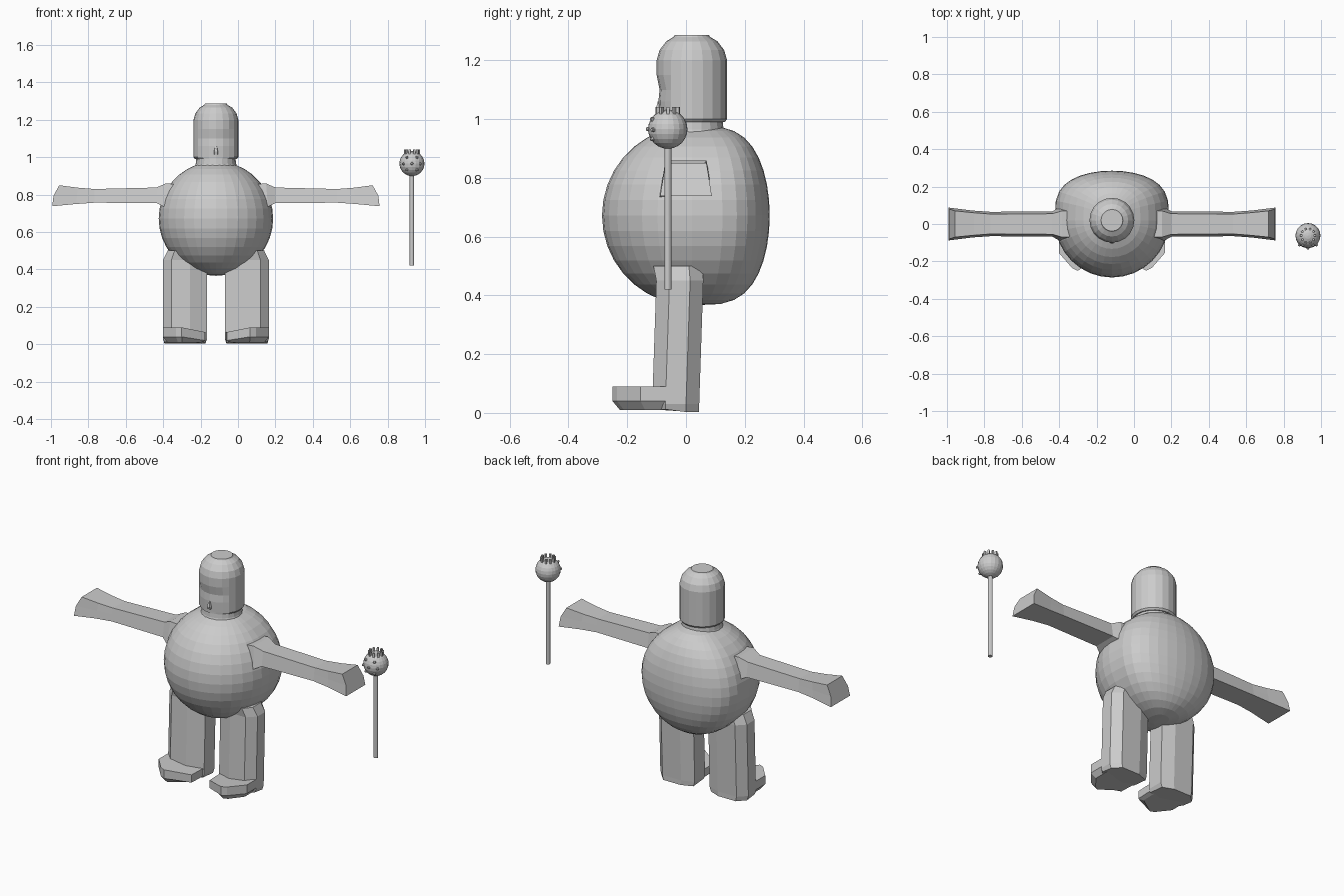
import bpy, bmesh
from math import sin, cos, pi
from mathutils import Vector, Matrix

if "Cube" in bpy.data.objects:
    bpy.data.objects.remove(bpy.data.objects["Cube"])

CX = -0.118          # figure centre line
BODY = Vector((CX, 0.02, 0.672))
R = 0.306


def finish(bm, name):
    bmesh.ops.recalc_face_normals(bm, faces=bm.faces)
    me = bpy.data.meshes.new(name)
    bm.to_mesh(me)
    bm.free()
    ob = bpy.data.objects.new(name, me)
    bpy.context.collection.objects.link(ob)
    return ob


def loft(name, rings, mirror=False):
    """Skin closed rings of equal length, cap both ends, optionally mirror about CX."""
    if mirror:
        rings = [[(2 * CX - x, y, z) for x, y, z in r] for r in rings]
    bm = bmesh.new()
    vs = [[bm.verts.new(p) for p in r] for r in rings]
    n = len(vs[0])
    for a, b in zip(vs, vs[1:]):
        for i in range(n):
            j = (i + 1) % n
            bm.faces.new((a[i], a[j], b[j], b[i]))
    bm.faces.new(vs[0])
    bm.faces.new(vs[-1])
    return finish(bm, name)


def circle(x, y, z, r, n):
    return [(x + r * sin(2 * pi * i / n), y + r * cos(2 * pi * i / n), z) for i in range(n)]


# Round body, with a blunter back
bm = bmesh.new()
bmesh.ops.create_uvsphere(bm, u_segments=32, v_segments=18, radius=R)
for v in bm.verts:
    if v.co.y > 1e-4:
        v.co.y = 0.265 * min(1, v.co.y / R) ** (2 / 3.5)
    v.co += BODY
finish(bm, "body")

# Neck
loft("neck", [circle(CX, 0.02, z, r, 20) for z, r in ((0.93, 0.12), (0.965, 0.108), (1.0, 0.104))])

# Domed head with a shallow face
prof = [(0.99, 0.112), (1.0, 0.12), (1.06, 0.12), (1.1, 0.12), (1.15, 0.12), (1.2, 0.12),
        (1.235, 0.11), (1.265, 0.087), (1.28, 0.062), (1.286, 0.058)]
head_rings = [circle(CX, 0.02, z, r, 20) for z, r in prof]
for k, push in ((1, 0.008), (2, 0.006), (3, 0.01)):
    head_rings[k] = [(x, y + push if y < -0.06 else y, z) for x, y, z in head_rings[k]]
loft("head", head_rings)

# Nose
loft("nose", [[(CX - w, -0.08, z), (CX + w, -0.08, z), (CX + w * .6, y, z), (CX - w * .6, y, z)]
              for z, w, y in ((1.015, 0.014, -0.1), (1.03, 0.014, -0.104), (1.06, 0.006, -0.096))])


# Outstretched arms: trapezoid section that flares at both ends
def section(xb, xt, zb, zt, wb, wt):
    xm, zm, wm = (xb + xt) / 2, (zb + zt) / 2, (wb + wt) / 2
    return [(xb, -wb, zb), (xb, wb, zb), (xm, wm, zm), (xt, wt, zt), (xt, -wt, zt), (xm, -wm, zm)]


arm = [section(0.08, 0.08, 0.735, 0.855, 0.09, 0.07),
       section(0.16, 0.15, 0.735, 0.86, 0.09, 0.07),
       section(0.2, 0.2, 0.755, 0.838, 0.068, 0.055),
       section(0.53, 0.53, 0.757, 0.83, 0.065, 0.053),
       section(0.63, 0.62, 0.75, 0.837, 0.072, 0.06),
       section(0.757, 0.72, 0.738, 0.85, 0.088, 0.07)]
arm[-1] = [(x + (0.012 if i in (2, 5) else 0), y, z) for i, (x, y, z) in enumerate(arm[-1])]

# Legs: faceted column, leaning slightly, closing toward the body
LEG = [(-0.07, -0.075), (0.02, -0.115), (0.12, -0.115), (0.165, -0.07),
       (0.165, 0.0), (0.12, 0.045), (0.0, 0.045), (-0.07, 0.02)]
leg = [[(0.05 + (x - 0.05) * 0.93, y, 0.003 if y > -.02 else 0.012) for x, y in LEG],
       [(x, y, 0.03) for x, y in LEG],
       [(x, y + 0.014, 0.45) for x, y in LEG],
       [(0.02 + (x - 0.02) * 0.83, y * 1.05 + 0.01, 0.5) for x, y in LEG]]

# Feet: toe pointed forward with the outer side swept back
TOE = [(-0.065, -0.03), (-0.06, -0.175), (0.065, -0.25), (0.095, -0.235), (0.165, -0.155), (0.165, -0.03)]
foot = [[(0.05 + (x - 0.05) * 0.8, y * 0.9, 0.01) for x, y in TOE],
        [(x, y, 0.04 if x > 0.05 else 0.02) for x, y in TOE],
        [(x, y, 0.09 if x > 0.05 else 0.065) for x, y in TOE]]

for side, flip in (("right", False), ("left", True)):
    loft(side + "_arm", arm, flip)
    loft(side + "_leg", leg, flip)
    loft(side + "_foot", foot, flip)

# Wand: stick and ball
WX, WY, WZ, WR = 0.93, -0.062, 0.966, 0.067
loft("wand_stick", [circle(WX, WY, z, 0.012, 12) for z in (0.42, 0.91)])
bm = bmesh.new()
bmesh.ops.create_uvsphere(bm, u_segments=20, v_segments=12, radius=WR,
                          matrix=Matrix.Translation((WX, WY, WZ)))
finish(bm, "wand_ball")

# Ring of small pegs crowning the ball
bm = bmesh.new()
for i in range(10):
    a = 2 * pi * i / 10
    m = (Matrix.Translation((WX + 0.036 * cos(a), WY + 0.036 * sin(a), 1.028))
         @ Matrix.Rotation(a, 4, 'Z') @ Matrix.Diagonal((0.012, 0.01, 0.026, 1)))
    bmesh.ops.create_cube(bm, size=1, matrix=m)
finish(bm, "wand_crown")

# Studs on the front of the ball
bm = bmesh.new()
for dx, dz in ((-0.027, 0.033), (0.027, 0.033), (0, 0), (-0.045, -0.002),
               (0.045, -0.002), (-0.027, -0.033), (0.027, -0.033)):
    d = Vector((dx, -(WR ** 2 - dx ** 2 - dz ** 2) ** 0.5, dz))
    m = Matrix.Translation(Vector((WX, WY, WZ)) + d) @ d.to_track_quat('Z', 'Y').to_matrix().to_4x4()
    bmesh.ops.create_cone(bm, cap_ends=True, segments=8, radius1=0.01, radius2=0.005, depth=0.016, matrix=m)
finish(bm, "wand_studs")
